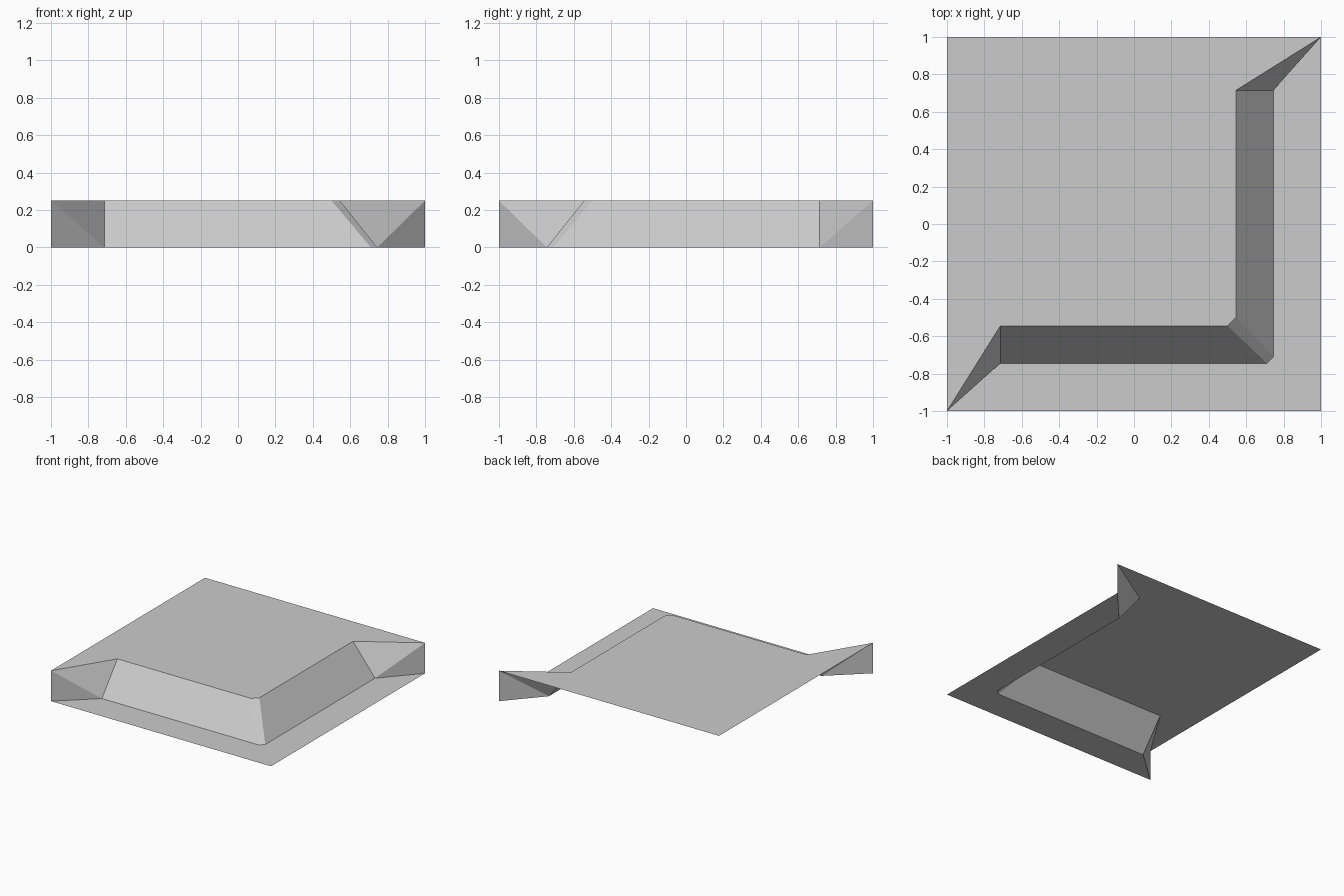
import bpy
import bmesh

if "Cube" in bpy.data.objects:
    bpy.data.objects.remove(bpy.data.objects["Cube"])

# Cliff lines seen from above, running from the front left to the back right corner
RIM = [(-1, -1), (-0.715, -0.545), (0.5, -0.545), (0.545, -0.5), (0.545, 0.715), (1, 1)]
FOOT = [(-1, -1), (-0.715, -0.745), (0.71, -0.745), (0.745, -0.71), (0.745, 0.715), (1, 1)]
HEIGHT = 0.25


def at_height(path, z):
    return [(x, y, z) for x, y in path]


def make_part(name, faces, triangulate=False):
    """Build one flat-shaded sheet from lists of corner points."""
    bm = bmesh.new()
    for face in faces:
        bm.faces.new([bm.verts.new(p) for p in face])
    bmesh.ops.remove_doubles(bm, verts=bm.verts, dist=1e-5)
    if triangulate:
        bmesh.ops.triangulate(bm, faces=bm.faces)
    mesh = bpy.data.meshes.new(name)
    bm.to_mesh(mesh)
    bm.free()
    obj = bpy.data.objects.new(name, mesh)
    bpy.context.collection.objects.link(obj)
    return obj


rim = at_height(RIM, HEIGHT)
foot = at_height(FOOT, 0)

# Raised plateau and low L-shaped ground
make_part("upper_ground", [rim + [(-1, 1, HEIGHT)]], triangulate=True)
make_part("lower_ground", [foot[::-1] + [(1, -1, 0)]], triangulate=True)

# Sloped cliff between the two levels; its end panels fold into two triangles
cliff = []
last = len(rim) - 2
for i in range(last + 1):
    a, b, c, d = foot[i], foot[i + 1], rim[i + 1], rim[i]
    if i == 0:
        cliff += [[a, b, d], [b, c, d]]
    elif i == last:
        cliff += [[a, b, c], [a, c, d]]
    else:
        cliff.append([a, b, c, d])
make_part("cliff_slope", cliff)
